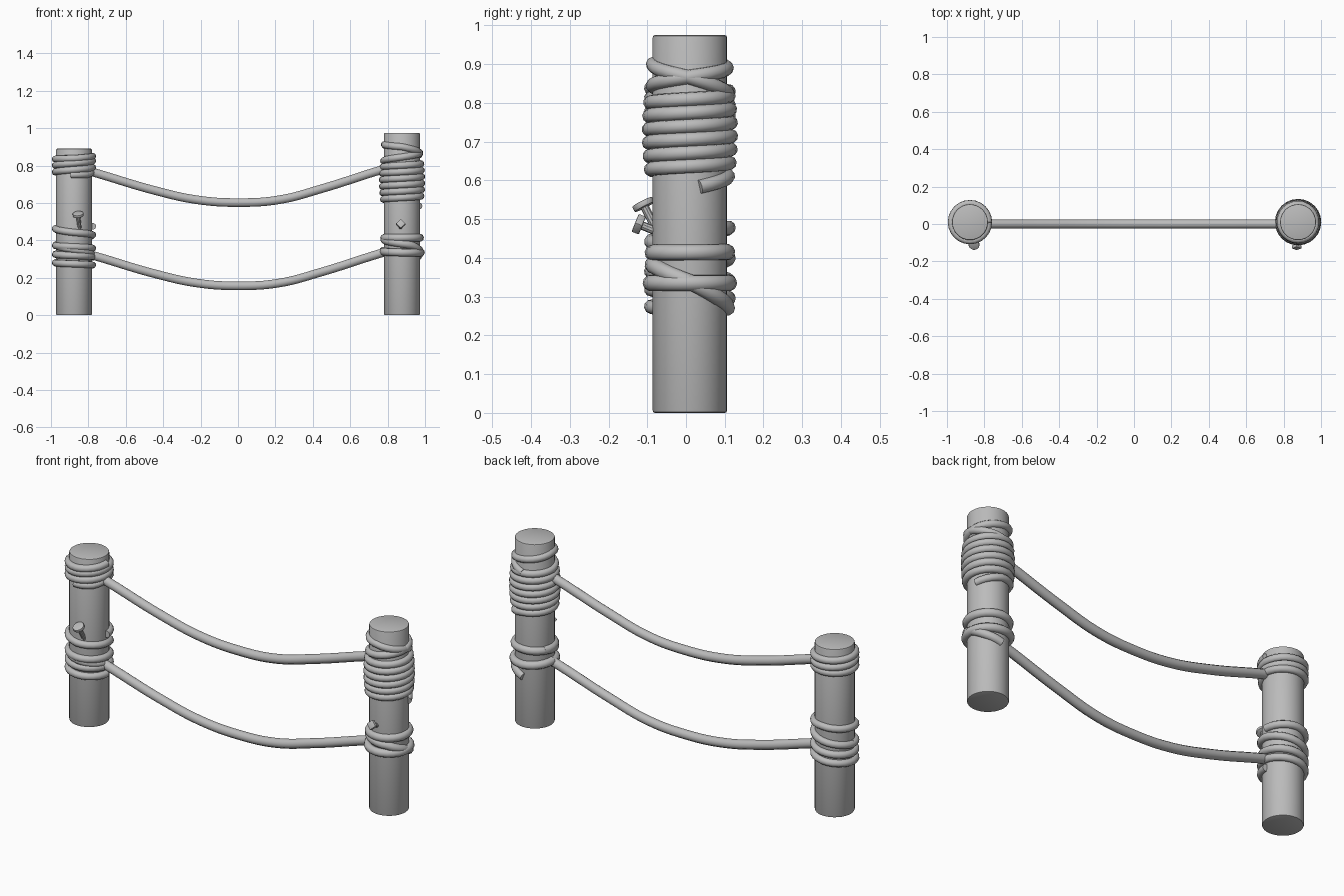
import bpy, bmesh, math
from mathutils import Vector

if "Cube" in bpy.data.objects:
    bpy.data.objects.remove(bpy.data.objects["Cube"])

grey = bpy.data.materials.new("plain grey")
grey.use_nodes = True
COLOUR = (0.5, 0.5, 0.5, 1)
grey.diffuse_color = COLOUR
grey.node_tree.nodes["Principled BSDF"].inputs["Base Color"].default_value = COLOUR

POST_Y = 0.01
LEFT, RIGHT = 0.877, -0.877


def finish(obj, angle=35):
    """Give the part its colour and smooth shading with sharp edges."""
    obj.data.materials.clear()
    obj.data.materials.append(grey)
    bpy.ops.object.select_all(action='DESELECT')
    obj.select_set(True)
    bpy.context.view_layer.objects.active = obj
    if obj.type == 'CURVE':
        bpy.ops.object.convert(target='MESH')
    bpy.ops.object.shade_smooth_by_angle(angle=math.radians(angle))
    return obj


def rope(name, points, radius, smooth_path=False):
    """Round rope swept along a list of points."""
    curve = bpy.data.curves.new(name, 'CURVE')
    curve.dimensions = '3D'
    curve.bevel_depth = radius
    curve.bevel_resolution = 3
    curve.use_fill_caps = True
    if smooth_path:
        spline = curve.splines.new('BEZIER')
        spline.bezier_points.add(len(points) - 1)
        spline.resolution_u = 8
        for bp, p in zip(spline.bezier_points, points):
            bp.co = p
            bp.handle_left_type = bp.handle_right_type = 'AUTO'
    else:
        spline = curve.splines.new('POLY')
        spline.points.add(len(points) - 1)
        for sp, p in zip(spline.points, points):
            sp.co = (*p, 1)
    obj = bpy.data.objects.new(name, curve)
    bpy.context.collection.objects.link(obj)
    return finish(obj, 50)


def winding(name, x, keys, radius, reach):
    """Rope wound round a post through (angle, height) keys."""
    points = []
    for (a0, z0), (a1, z1) in zip(keys, keys[1:]):
        steps = max(1, round(abs(a1 - a0) / 15))
        for i in range(steps):
            t = i / steps
            points.append((a0 + (a1 - a0) * t, z0 + (z1 - z0) * t))
    points.append(keys[-1])
    path = [(x + reach(z) * math.cos(math.radians(a)),
             POST_Y + reach(z) * math.sin(math.radians(a)), z) for a, z in points]
    return rope(name, path, radius)


def cylinder(name, start, end, radius, sides=32, bevel=0.0):
    """Solid cylinder between two points."""
    start, end = Vector(start), Vector(end)
    axis = end - start
    bpy.ops.mesh.primitive_cylinder_add(vertices=sides, radius=radius, depth=axis.length,
                                        location=(start + end) / 2)
    obj = bpy.context.object
    obj.name = name
    obj.rotation_euler = axis.to_track_quat('Z', 'Y').to_euler()
    if bevel:
        mod = obj.modifiers.new("soft rim", 'BEVEL')
        mod.width = bevel
        mod.segments = 2
        bpy.ops.object.modifier_apply(modifier=mod.name)
    return finish(obj)


def nail(name, head, tip, head_radius, thick, shaft_radius, sides):
    """Shaft with a flat head, leaning out of the post."""
    head, tip = Vector(head), Vector(tip)
    inward = (tip - head).normalized()
    cylinder(name + "_shaft", head, tip, shaft_radius, 10)
    cylinder(name + "_head", head - inward * thick / 2, head + inward * thick / 2,
             head_radius, sides, 0.003)


# Posts
cylinder("left_post", (LEFT, POST_Y, 0), (LEFT, POST_Y, 0.975), 0.096, bevel=0.006)
cylinder("right_post", (RIGHT, POST_Y, 0), (RIGHT, POST_Y, 0.89), 0.096, bevel=0.006)

# Hanging ropes
sag = [(-0.85, 0.785), (-0.76, 0.76), (-0.45, 0.668), (-0.22, 0.617), (0, 0.602),
       (0.22, 0.617), (0.45, 0.677), (0.76, 0.775), (0.85, 0.8)]
rope("upper_hanging_rope", [(x, 0, z) for x, z in sag], 0.024, True)
rope("lower_hanging_rope", [(x, 0, z - 0.445) for x, z in sag], 0.024, True)


# Thick barrel winding with a loose crossing loop at its top
def barrel(z):
    return 0.095 + 0.011 * max(0, 1 - ((z - 0.72) / 0.13) ** 2)


winding("left_upper_winding", LEFT,
        [(450, 0.82), (360, 0.866), (270, 0.9), (180, 0.912), (90, 0.89), (0, 0.868),
         (-90, 0.845), (-180, 0.825), (-270, 0.818), (-270 - 360 * 6, 0.611),
         (-270 - 360 * 6 - 75, 0.583)], 0.0185, barrel)

# Lower winding: two level rings joined by a slanting strand
snug = lambda z: 0.096
winding("left_lower_winding", LEFT,
        [(90, 0.27), (45, 0.3), (0, 0.338), (-60, 0.375), (-120, 0.39), (-200, 0.41),
         (-270, 0.415), (-570, 0.412)], 0.021, snug)
winding("left_lower_ring", LEFT, [(180, 0.345), (90, 0.335), (-90, 0.335), (-180, 0.34)],
        0.021, lambda z: 0.101)

# Windings on the shorter post
winding("right_upper_winding", RIGHT,
        [(0, 0.85), (-90, 0.838), (-180, 0.835), (-360, 0.825), (-540, 0.8),
         (-720, 0.79), (-900, 0.765), (-1080, 0.77)], 0.0185, lambda z: 0.1)
winding("right_upper_tail", RIGHT, [(-100, 0.75), (-45, 0.752), (0, 0.765)], 0.0185, snug)
winding("right_lower_winding", RIGHT,
        [(0, 0.475), (90, 0.478), (180, 0.462), (270, 0.442), (360, 0.43), (450, 0.4),
         (540, 0.372), (720, 0.358), (900, 0.325), (1080, 0.312), (1260, 0.28),
         (1440, 0.268)], 0.0185, lambda z: 0.1)
winding("right_lower_loop", RIGHT, [(-180, 0.375), (-90, 0.35), (0, 0.325)], 0.0185, snug)

# Nails
nail("right_nail", (RIGHT + 0.022, -0.11, 0.538), (RIGHT + 0.03, -0.07, 0.46),
     0.029, 0.016, 0.011, 16)
nail("left_nail", (LEFT - 0.007, -0.122, 0.487), (LEFT - 0.007, -0.06, 0.462),
     0.026, 0.02, 0.011, 4)
